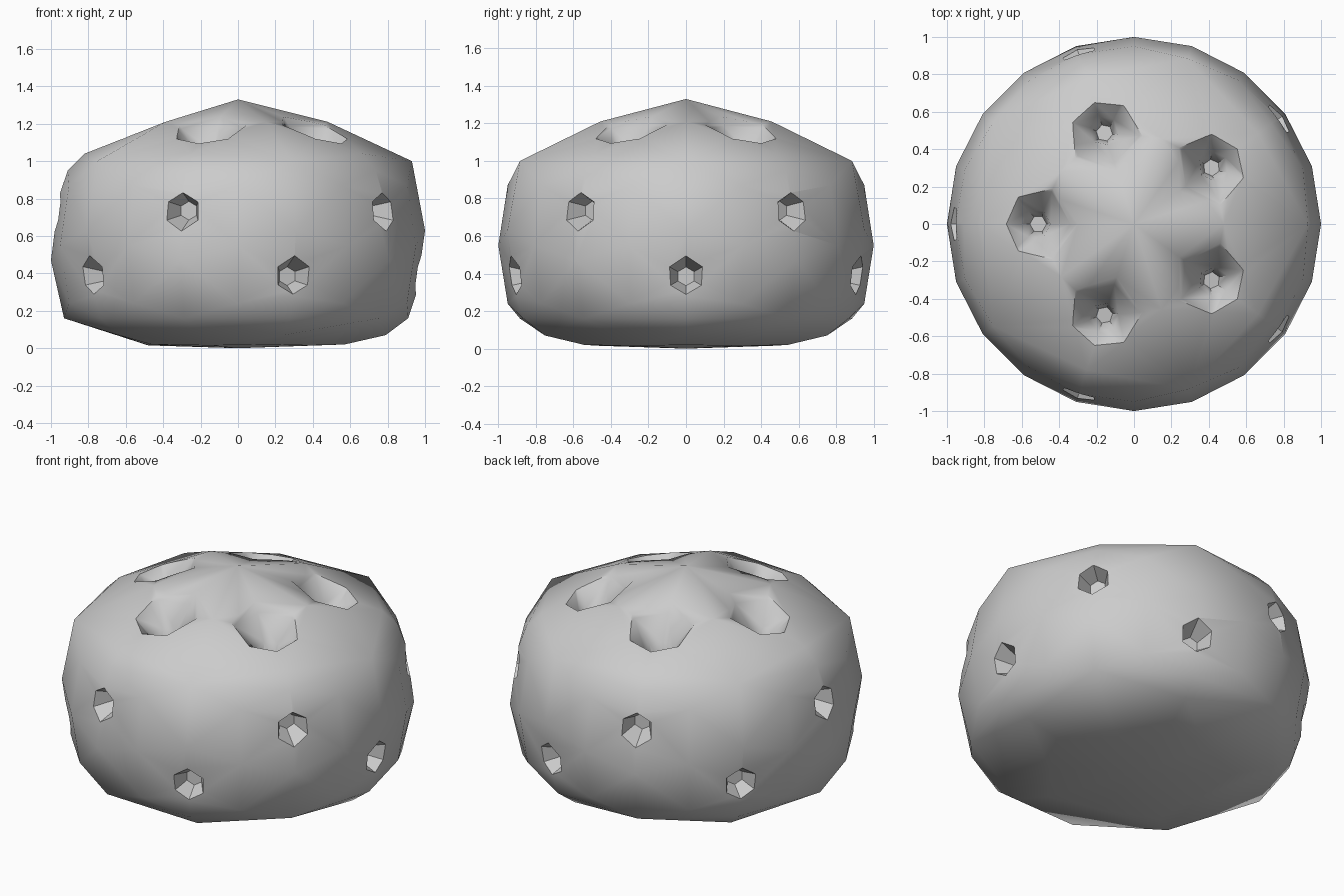
import bpy, bmesh
from math import radians, cos, sin
from mathutils import Vector

if "Cube" in bpy.data.objects:
    bpy.data.objects.remove(bpy.data.objects["Cube"])


def make_object(name, bm):
    mesh = bpy.data.meshes.new(name)
    bm.to_mesh(mesh)
    bm.free()
    ob = bpy.data.objects.new(name, mesh)
    bpy.context.collection.objects.link(ob)
    return ob


def polar(r, angle, z):
    return Vector((r * cos(radians(angle)), r * sin(radians(angle)), z))


# Rounded body: hull of three meridian profiles repeated five times round
ridge = [(.48, 1.21), (.93, 1.0), (1, .63), (.95, .28), (.91, .16), (.79, .07), (.57, .02)]
valley = [(.6, 1.115), (.82, 1.04), (.91, .95), (.955, .82), (1, .47), (.93, .16), (.48, .015)]
between = [(.95, .87), (1, .55), (.95, .24)]
bm = bmesh.new()
bm.verts.new((0, 0, 0))
bm.verts.new((0, 0, 1.33))
for k in range(5):
    for offset, profile in ((0, ridge), (36, valley), (18, between), (54, between)):
        for r, z in profile:
            bm.verts.new(polar(r, 72 * k + offset, z))
hull = bmesh.ops.convex_hull(bm, input=bm.verts)
bmesh.ops.delete(bm, geom=list({v for v in hull["geom_interior"] + hull["geom_unused"]
                                if isinstance(v, bmesh.types.BMVert)}), context='VERTS')
bmesh.ops.recalc_face_normals(bm, faces=bm.faces)
body = make_object("dimpled_body", bm)


# Six-sided flared plug used to cut each dimple
def add_plug(bm, origin, axis, sections):
    rot = axis.to_track_quat('Z', 'Y')
    rings = [[bm.verts.new(origin + rot @ Vector(polar(r, 90 + 60 * i, h))) for i in range(6)]
             for r, h in sections]
    for a, b in zip(rings, rings[1:]):
        for i in range(6):
            j = (i + 1) % 6
            bm.faces.new((a[i], a[j], b[j], b[i]))
    bm.faces.new(rings[0][::-1])
    bm.faces.new(rings[-1])


bm = bmesh.new()
for k in range(5):
    for angle, z in ((72 * k, .385), (72 * k + 36, .735)):
        add_plug(bm, Vector((0, 0, z)), polar(1, angle, 0),
                 [(.05, .85), (.105, .97), (.145, 1.06)])
    # Top dimples sit in a wider dish
    a = 72 * k + 36
    add_plug(bm, polar(.4, a, 0), polar(.12, a, 1).normalized(),
             [(.045, .94), (.08, 1.05), (.2, 1.17), (.33, 1.30)])
bmesh.ops.recalc_face_normals(bm, faces=bm.faces)
cutter = make_object("dimple_cutters", bm)
cutter.hide_render = True

# Cut the dimples and smooth the shading
mod = body.modifiers.new("dimples", 'BOOLEAN')
mod.operation = 'DIFFERENCE'
mod.solver = 'EXACT'
mod.object = cutter
bpy.context.view_layer.objects.active = body
body.select_set(True)
bpy.ops.object.modifier_apply(modifier=mod.name)
bpy.data.objects.remove(cutter)
bpy.ops.object.shade_smooth_by_angle(angle=radians(50))
